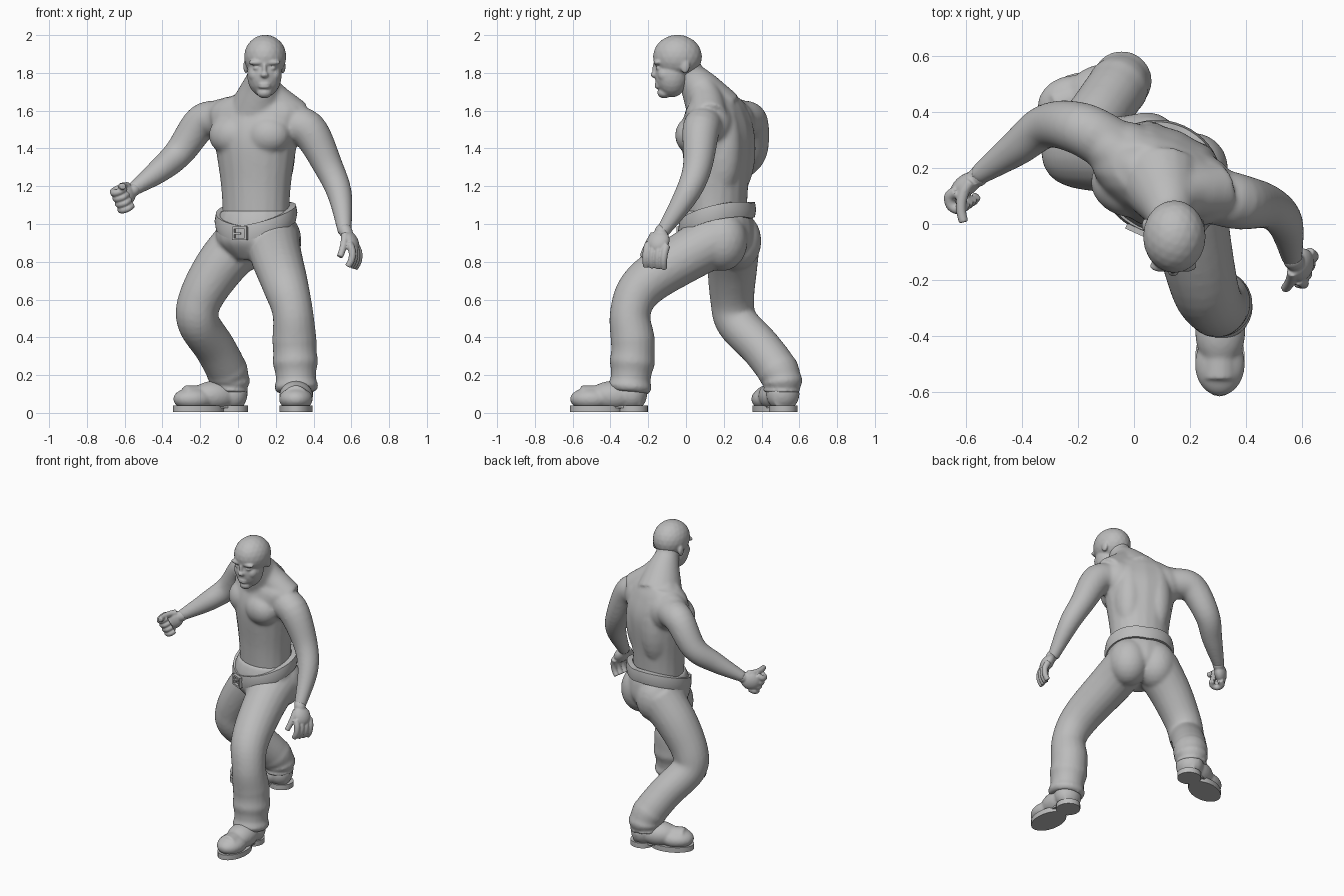
import bpy, bmesh, math
from mathutils import Vector, Matrix

cube = bpy.data.objects.get("Cube")
if cube:
    bpy.data.objects.remove(cube, do_unlink=True)

tone = (.5, .5, .5, 1)
grey = bpy.data.materials.new("plain grey")
grey.use_nodes = True
grey.diffuse_color = tone
grey.node_tree.nodes["Principled BSDF"].inputs["Base Color"].default_value = tone

# The trunk is twisted towards the model's right
UP = Vector((0, 0, 1))
twist = math.radians(-24)
SIDE = Vector((math.cos(twist), math.sin(twist), 0))
FRONT = SIDE.cross(UP)
TRUNK = (SIDE, -FRONT, UP)
LEVEL = (Vector((1, 0, 0)), Vector((0, 1, 0)), UP)
CORE = Vector((.095, .165, 0))


def trunk_point(across, ahead, height):
    return CORE + SIDE * across + FRONT * ahead + UP * height


def smooth_path(points, steps=6):
    """Catmull-Rom interpolation of points of any dimension."""
    keys = [Vector(p) for p in points]
    keys = [keys[0]] + keys + [keys[-1]]
    path = []
    for a, b, c, d in zip(keys, keys[1:], keys[2:], keys[3:]):
        for step in range(steps):
            t = step / steps
            bend = (a * 2 - b * 5 + c * 4 - d) * t + (b * 3 - a - c * 3 + d) * t * t
            path.append(b + (c - a + bend) * t / 2)
    return path + [keys[-1]]


def loft(bm, rings, sides=20):
    """Closed skin through elliptical rings (centre, axis, axis)."""
    turns = [math.tau * i / sides for i in range(sides)]
    loops = [[bm.verts.new(c + u * math.cos(a) + v * math.sin(a)) for a in turns] for c, u, v in rings]
    for low, high in zip(loops, loops[1:]):
        for i in range(sides):
            bm.faces.new((low[i - 1], low[i], high[i], high[i - 1]))
    bm.faces.new(loops[0])
    bm.faces.new(loops[-1])


def limb(bm, points, folds=0):
    """Round limb through (x, y, z, radius), with optional cloth folds at its end."""
    path = smooth_path(points)
    centres = [p.to_3d() for p in path]
    last = len(path) - 1
    u = Vector((1, .3, .1))
    rings = []
    for i, p in enumerate(path):
        along = (centres[min(i + 1, last)] - centres[max(i - 1, 0)]).normalized()
        u = (u - along * u.dot(along)).normalized()
        radius = p[3] + folds * math.sin(i * 2) * max(0, i / last - .75)
        rings.append((centres[i], u * radius, along.cross(u) * radius))
    loft(bm, rings)


def barrel(bm, stations):
    """Level trunk sections (height, half width, half depth)."""
    loft(bm, [(CORE + UP * z, SIDE * a, FRONT * b) for z, a, b in smooth_path(stations)])


def blob(bm, centre, size, axes=LEVEL):
    turn = Matrix(axes).transposed().to_4x4()
    place = Matrix.Translation(centre) @ turn @ Matrix.Diagonal((*size, 1))
    bmesh.ops.create_icosphere(bm, subdivisions=3, radius=1, matrix=place)


def block(bm, centre, size):
    place = Matrix.Translation(centre) @ Matrix(TRUNK).transposed().to_4x4() @ Matrix.Diagonal((*size, 1))
    bmesh.ops.create_cube(bm, size=1, matrix=place)


def finish(bm, name, voxel=0, passes=4):
    """Make the object; soft parts are fused and smoothed."""
    bmesh.ops.recalc_face_normals(bm, faces=bm.faces)
    mesh = bpy.data.meshes.new(name)
    bm.to_mesh(mesh)
    bm.free()
    mesh.materials.append(grey)
    ob = bpy.data.objects.new(name, mesh)
    bpy.context.collection.objects.link(ob)
    if voxel:
        fuse = ob.modifiers.new("fuse", "REMESH")
        fuse.mode, fuse.voxel_size, fuse.use_smooth_shade = "VOXEL", voxel, True
        soften = ob.modifiers.new("soften", "SMOOTH")
        soften.factor, soften.iterations = .5, passes
    else:
        bpy.ops.object.select_all(action="DESELECT")
        ob.select_set(True)
        bpy.context.view_layer.objects.active = ob
        bpy.ops.object.shade_smooth_by_angle(angle=math.radians(35))


# Bare upper body: trunk, muscles, neck and both arms
bm = bmesh.new()
barrel(bm, [(1, .18, .15), (1.2, .19, .16), (1.45, .23, .18), (1.6, .27, .14), (1.67, .18, .1)])
for s in (-1, 1):
    blob(bm, trunk_point(s * .1, .08, 1.47), (.13, .105, .11), TRUNK)
    blob(bm, trunk_point(s * .09, -.06, 1.4), (.1, .115, .26), TRUNK)
    blob(bm, trunk_point(s * .14, -.03, 1.53), (.13, .115, .13), TRUNK)
limb(bm, [(.1, .15, 1.6, .15), (.12, .08, 1.71, .11), (.13, .02, 1.8, .075), (.14, 0, 1.87, .07)])
limb(bm, [(.15, .09, 1.73, .07), (.2, .11, 1.65, .09), (.3, .12, 1.56, .1)])
limb(bm, [(.1, .1, 1.72, .07), (.03, .18, 1.62, .08), (-.1, .28, 1.57, .09)])
limb(bm, [(.25, .11, 1.52, .1), (.37, .08, 1.5, .1), (.48, .06, 1.3, .078), (.54, 0, 1.15, .065), (.565, -.13, .95, .036)])
limb(bm, [(-.08, .28, 1.55, .1), (-.19, .34, 1.54, .095), (-.31, .35, 1.38, .08), (-.42, .27, 1.28, .065), (-.56, .17, 1.18, .036)])
finish(bm, "upper_body", .01, 12)

# Head, with the face built around its own centre
bm = bmesh.new()
face = Vector((.14, -.075, 1.79))
blob(bm, (.144, -.045, 1.885), (.112, .13, .117))
blob(bm, face, (.092, .09, .12))
blob(bm, face + Vector((0, -.04, -.095)), (.04, .037, .03))
blob(bm, face + Vector((0, -.09, 0)), (.022, .023, .017))
blob(bm, face + Vector((0, -.082, .03)), (.013, .022, .045))
for lift in (-.05, -.064):
    blob(bm, face + Vector((0, -.07, lift)), (.034, .022, .01))
for s in (-1, 1):
    blob(bm, face + Vector((s * .04, -.075, .065)), (.045, .022, .016))
    blob(bm, face + Vector((s * .04, -.066, .035)), (.022, .02, .013))
    blob(bm, face + Vector((s * .05, -.035, 0)), (.035, .04, .04))
    blob(bm, face + Vector((s * .098, .07, .045)), (.014, .025, .038))
finish(bm, "head", .006, 6)


def hand(name, wrist, along, knuckles, handed, curl, length):
    """Palm, four curling fingers and a thumb."""
    bm = bmesh.new()
    wrist, along = Vector(wrist), Vector(along).normalized()
    palm = along.cross(Vector(knuckles)).normalized() * handed
    knuckles = palm.cross(along) * handed
    blob(bm, wrist, (.045, .036, .036), (along, knuckles, palm))
    blob(bm, wrist + along * .06, (.065, .06, .038), (along, knuckles, palm))

    def finger(root, ahead, bend):
        path = [(*root, .021)]
        for joint in range(4):
            angle = bend * joint
            root = root + (ahead * math.cos(angle) + palm * math.sin(angle)) * length
            path.append((*root, .02 - joint * .001))
        limb(bm, path)

    for i in range(4):
        finger(wrist + along * .08 + knuckles * (i - 1.5) * .034, along, curl)
    finger(wrist + along * .02 - knuckles * .035, (along - knuckles * .5 + palm * .4).normalized(), curl / 3)
    finish(bm, name, .005)


hand("left_hand", (.57, -.13, .96), (.5, -.3, -1), (.3, 1, 0), -1, .35, .033)
hand("right_hand", (-.555, .17, 1.18), (-1, -.7, -.65), (0, 0, -1), 1, 1.1, .035)

# Trousers: seat and both legs, with folded cuffs
bm = bmesh.new()
barrel(bm, [(1.07, .19, .165), (1, .21, .19), (.9, .21, .19), (.81, .11, .12)])
for s in (-1, 1):
    blob(bm, trunk_point(s * .09, -.07, .91), (.13, .135, .16), TRUNK)
limb(bm, [(.19, .2, .93, .14), (.2, .02, .84, .137), (.25, -.22, .68, .122), (.29, -.295, .53, .108),
          (.3, -.28, .35, .118), (.31, -.3, .11, .107)], .05)
limb(bm, [(.03, .25, .92, .145), (-.1, .245, .77, .133), (-.2, .245, .6, .117), (-.21, .27, .48, .112),
          (-.12, .4, .34, .109), (-.05, .5, .2, .108), (-.045, .51, .11, .094)], .05)
finish(bm, "trousers", .01, 10)


# Belt: a band that dips at the front
def belt_point(a, grow, lift):
    height = 1.01 - .06 * math.sin(a) + .03 * abs(math.cos(a)) + lift
    return trunk_point((.21 + grow) * math.cos(a), (.192 + grow) * math.sin(a), height)


bm = bmesh.new()
section = [(-.03, -.04), (.005, -.04), (.012, 0), (.005, .04), (-.03, .04)]
turns = [math.tau * i / 48 for i in range(48)]
loops = [[bm.verts.new(belt_point(a, *p)) for p in section] for a in turns]
for i, loop in enumerate(loops):
    for k in range(len(section)):
        bm.faces.new((loops[i - 1][k - 1], loops[i - 1][k], loop[k], loop[k - 1]))
finish(bm, "belt")

# Buckle frame with its pin
bm = bmesh.new()
middle = belt_point(math.pi / 2, .015, 0)
for s in (-1, 1):
    block(bm, middle + SIDE * s * .036, (.012, .02, .07))
    block(bm, middle + UP * s * .03, (.08, .02, .012))
block(bm, middle - SIDE * .015, (.04, .016, .01))
finish(bm, "buckle")


# Boots with a separate heel and sole
def boot(name, heel, toe):
    heel, toe = Vector(heel), Vector(toe)
    ahead = (toe - heel).normalized()
    across = UP.cross(ahead)
    bm = bmesh.new()
    for reach, length, height in ((.08, .08, .09), (.18, .13, .08), (.295, .115, .063)):
        blob(bm, heel + ahead * reach + UP * (height + .01), (length, .09, height), (ahead, across, UP))
    limb(bm, [(*(heel + ahead * reach + UP * .078), .068) for reach in (.03, .2, .35)])
    finish(bm, name + "_boot", .008, 8)
    bm = bmesh.new()
    for reach, length, width, base in ((.075, .078, .075, .005), (.27, .14, .088, .005), (.15, .08, .06, .025)):
        middle = heel + ahead * reach
        loft(bm, [(middle + UP * z, ahead * length, across * width) for z in (base, .04)], 28)
    finish(bm, name + "_sole")


boot("left", (.31, -.205, 0), (.305, -.615, 0))
boot("right", (.045, .54, 0), (-.335, .4, 0))
